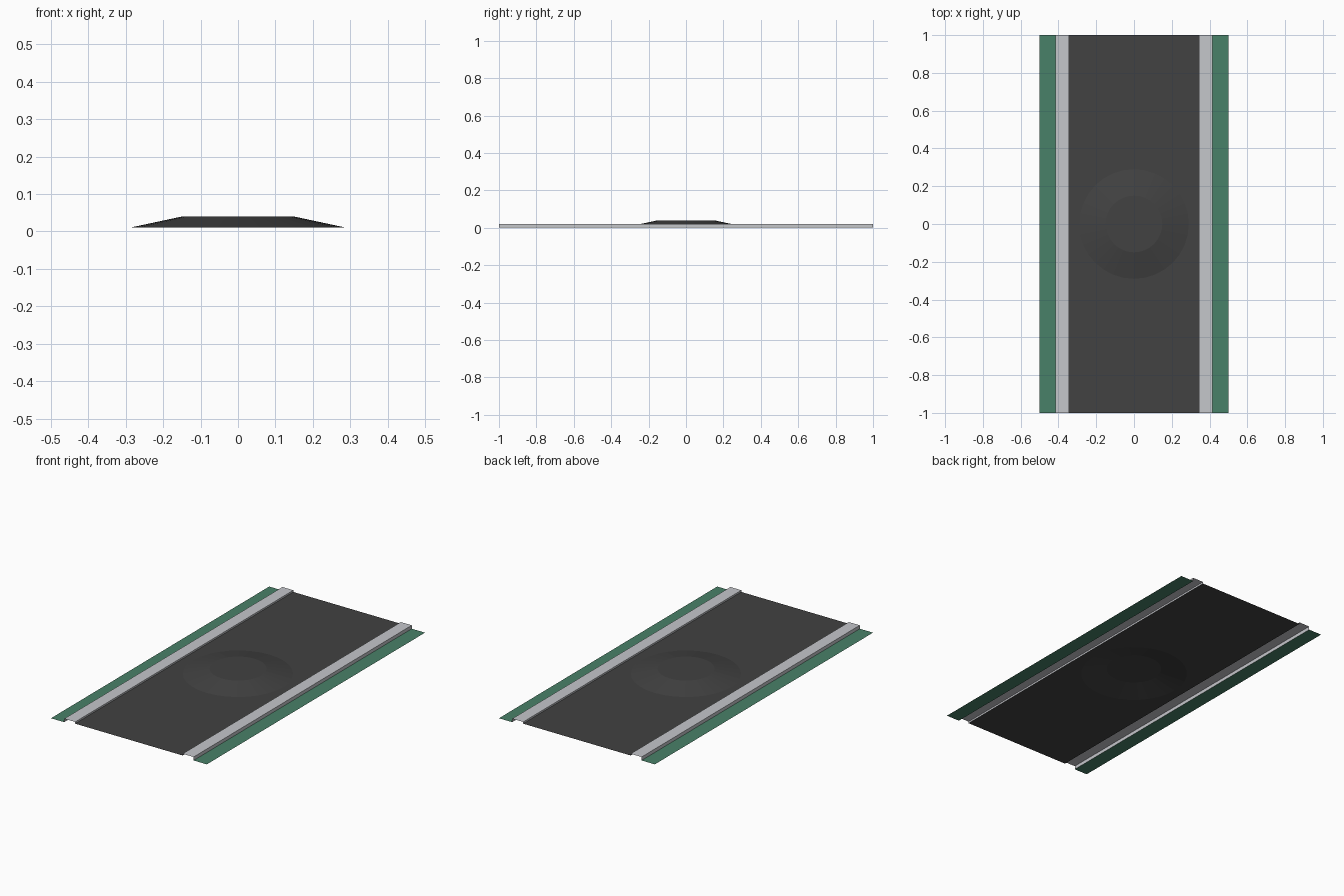
import bpy, bmesh, math

if "Cube" in bpy.data.objects:
    bpy.data.objects.remove(bpy.data.objects["Cube"])

def mat(name, c):
    m = bpy.data.materials.new(name)
    m.diffuse_color = (*c, 1)
    m.use_nodes = True
    m.node_tree.nodes["Principled BSDF"].inputs["Base Color"].default_value = m.diffuse_color
    return m

asphalt = mat("asphalt grey", (0.054, 0.054, 0.054))
concrete = mat("kerb light grey", (0.56, 0.57, 0.60))
grass = mat("grass green", (0.066, 0.22, 0.138))

ROAD_Z, KERB_Z = 0.01, 0.02
INNER, OUTER = 0.345, 0.415

def finish(name, bm, m):
    me = bpy.data.meshes.new(name)
    bm.to_mesh(me)
    bm.free()
    ob = bpy.data.objects.new(name, me)
    bpy.context.collection.objects.link(ob)
    me.materials.append(m)
    return ob

# open strip: an x-z profile swept along the road length
def strip(name, profile, m):
    bm = bmesh.new()
    rows = [[bm.verts.new((x, y, z)) for y in (-1, 1)] for x, z in profile]
    for a, b in zip(rows, rows[1:]):
        bm.faces.new((a[0], b[0], b[1], a[1]))
    return finish(name, bm, m)

for side, s in (("left", -1), ("right", 1)):
    kerb = [(s * INNER, ROAD_Z), (s * INNER, KERB_Z), (s * OUTER, KERB_Z), (s * OUTER, 0)]
    verge = [(s * OUTER, 0), (s * 0.5, 0)]
    if s < 0:
        kerb.reverse()
        verge.reverse()
    strip(side + "_kerb", kerb, concrete)
    strip(side + "_grass_verge", verge, grass)

# road surface with a round mound raised out of it
N = 32
bm = bmesh.new()
def ring(r, z):
    return [bm.verts.new((r * math.cos(2 * math.pi * i / N), r * math.sin(2 * math.pi * i / N), z)) for i in range(N)]
def edge_point(i):
    a = 2 * math.pi * i / N
    c, s = math.cos(a), math.sin(a)
    k = max(abs(c), abs(s))
    return bm.verts.new((INNER * c / k, INNER * s / k, ROAD_Z))
top, foot = ring(0.15, 0.04), ring(0.29, ROAD_Z)
square = [edge_point(i) for i in range(N)]
bm.faces.new(top)
for inner, outer in ((top, foot), (foot, square)):
    for i in range(N):
        j = (i + 1) % N
        bm.faces.new((inner[i], outer[i], outer[j], inner[j]))
# flat road from the square patch out to each end
for s in (-1, 1):
    row = sorted((v for v in square if abs(v.co.y - s * INNER) < 1e-5), key=lambda v: v.co.x)
    ends = [bm.verts.new((x, s, ROAD_Z)) for x in (INNER, -INNER)]
    bm.faces.new(row + ends)
bmesh.ops.recalc_face_normals(bm, faces=bm.faces)
if sum(f.normal.z for f in bm.faces) < 0:
    bmesh.ops.reverse_faces(bm, faces=bm.faces)
finish("road_with_mound", bm, asphalt)
